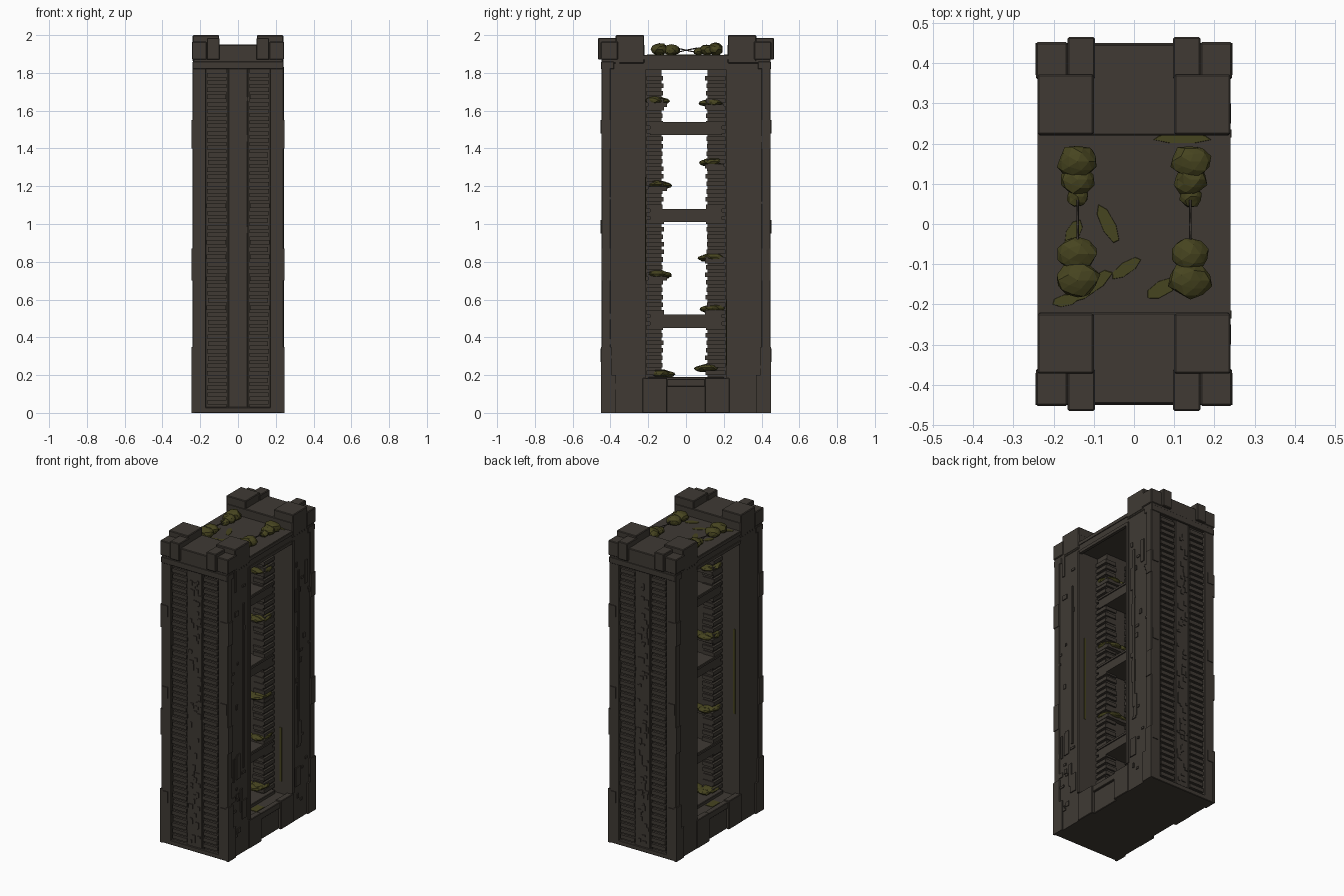
import bpy, bmesh, math, random
from mathutils import Vector, Matrix

if "Cube" in bpy.data.objects:
    bpy.data.objects.remove(bpy.data.objects["Cube"])

random.seed(7)


def material(name, rgb):
    m = bpy.data.materials.new(name)
    m.diffuse_color = (*rgb, 1.0)
    m.use_nodes = True
    m.node_tree.nodes["Principled BSDF"].inputs["Base Color"].default_value = m.diffuse_color
    return m


STONE = material("dark_stone", (0.050, 0.042, 0.034))
MOSS = material("olive_moss", (0.062, 0.058, 0.014))


def finish(name, bm, mat):
    bmesh.ops.recalc_face_normals(bm, faces=bm.faces)
    me = bpy.data.meshes.new(name)
    bm.to_mesh(me)
    bm.free()
    me.materials.append(mat)
    ob = bpy.data.objects.new(name, me)
    bpy.context.collection.objects.link(ob)
    return ob


def add_box(bm, x0, x1, y0, y1, z0, z1):
    c = Vector(((x0 + x1) / 2, (y0 + y1) / 2, (z0 + z1) / 2))
    s = (abs(x1 - x0), abs(y1 - y0), abs(z1 - z0))
    bmesh.ops.create_cube(bm, size=1, matrix=Matrix.Translation(c) @ Matrix.Diagonal((*s, 1)))


def boxes(name, items, mat=STONE, bevel=0.0):
    bm = bmesh.new()
    for b in items:
        add_box(bm, *b)
    ob = finish(name, bm, mat)
    if bevel:
        mod = ob.modifiers.new("worn_edges", 'BEVEL')
        mod.width = bevel
        mod.segments = 1
    return ob


def both_x(x0, x1, *rest):
    return [(x0, x1, *rest), (-x1, -x0, *rest)]


def moss_clump(name, lobes):
    """Faceted lump made of overlapping lobes (centre, radii)."""
    bm = bmesh.new()
    for c, r in lobes:
        vs = bmesh.ops.create_icosphere(bm, subdivisions=2, radius=1)["verts"]
        for v in vs:
            k = random.uniform(0.86, 1.08)
            v.co = Vector([c[i] + v.co[i] * r[i] * k for i in range(3)])
    return finish(name, bm, MOSS)


# Two towers, front and back
for s, side in ((-1, "front"), (1, "back")):
    def Y(a, b):
        return (s * a, s * b)

    boxes(side + "_tower_core", [(-0.235, 0.235, *Y(0.215, 0.428), 0, 1.88)])
    # corner posts and middle rib on the outer face
    posts = both_x(0.17, 0.24, *Y(0.40, 0.447), 0, 1.85)
    posts += [(-0.05, 0.05, *Y(0.42, 0.440), 0.02, 1.83),
              (-0.24, 0.24, *Y(0.40, 0.447), 0, 0.03),
              (-0.24, 0.24, *Y(0.38, 0.450), 1.82, 1.86)]
    boxes(side + "_face_frame", posts, bevel=0.003)

    # ladder of stone rungs in each channel
    rungs = []
    n = 46
    for i in range(n):
        z = 0.045 + i * 1.77 / n
        j = random.uniform(-0.004, 0.004)
        rungs += both_x(0.06 + j, 0.163 + j, *Y(0.42, 0.443), z, z + 0.024)
    rungs += both_x(0.052, 0.062, *Y(0.42, 0.436), 0.03, 1.82)
    boxes(side + "_ladder_rungs", rungs)

    # worn chips on the middle rib and posts
    chips = []
    for i in range(70):
        z = random.uniform(0.05, 1.76)
        x = random.uniform(-0.045, 0.025)
        chips.append((x, x + random.uniform(0.01, 0.03), *Y(0.43, 0.445),
                      z, z + random.uniform(0.008, 0.04)))
    for z in (0.27, 0.95, 1.48):
        for h in (1, -1):
            chips.append((h * 0.19, h * 0.232, *Y(0.44, 0.452), z, z + 0.07))
    boxes(side + "_face_chips", chips)

    # crown with stepped corner blocks
    crown = [(-0.238, 0.238, *Y(0.22, 0.448), 1.85, 1.95)]
    crown += both_x(0.10, 0.24, *Y(0.222, 0.372), 1.86, 2.0)
    crown += both_x(0.097, 0.165, *Y(0.36, 0.465), 1.87, 1.985)
    crown += both_x(0.165, 0.244, *Y(0.36, 0.452), 1.87, 1.965)
    boxes(side + "_crown", crown, bevel=0.004)

    # buttress plates, strips and chips on the side walls
    plates = []
    for x0, x1 in ((0.23, 0.245), (-0.245, -0.23)):
        plates += [(x0, x1, *Y(0.37, 0.45), 0, 0.20), (x0, x1, *Y(0.395, 0.45), 0.20, 0.35),
                   (x0, x1, *Y(0.40, 0.448), 0.70, 0.87), (x0, x1, *Y(0.40, 0.448), 1.40, 1.55)]
        t = 0.95
        plates += [(x0 * t + 0.0, x1 * 0.99, *Y(0.215, 0.235), 0.19, 1.83),
                   (x0 * t, x1 * 0.985, *Y(0.275, 0.29), 0.55, 1.62),
                   (x0 * t, x1 * 0.985, *Y(0.25, 0.30), 0.22, 0.34)]
        for i in range(24):
            y = random.uniform(0.25, 0.40)
            z = random.uniform(0.05, 1.75)
            plates.append((x0 * t, x1 * 0.98, *Y(y, y + random.uniform(0.01, 0.04)),
                           z, z + random.choice((0.015, 0.03, 0.15))))
    boxes(side + "_side_plates", plates)

    # ribbed inner column facing the open shaft
    inner = 0.13 if s < 0 else 0.115
    ribs = [(-0.10, 0.10, *Y(inner, 0.22), 0.18, 1.83)]
    for i in range(40):
        z = 0.20 + i * 0.04
        d = random.uniform(0.004, 0.014)
        ribs += both_x(0.035, 0.115, *Y(inner - d, 0.21), z, z + 0.024)
    boxes(side + "_inner_column", ribs)

# Base block with a recessed middle and stepped sill
base = [(-0.222, 0.222, -0.22, 0.22, 0, 0.17)]
for h in (1, -1):
    base += [(h * 0.20, h * 0.24, -0.23, -0.10, 0, 0.185),
             (h * 0.20, h * 0.24, 0.10, 0.23, 0, 0.185),
             (h * 0.20, h * 0.236, -0.10, 0.10, 0.14, 0.18)]
base += [(-0.13, 0.13, -0.20, 0.20, 0.16, 0.19)]
boxes("base_block", base, bevel=0.003)

# Roof deck joining the towers
deck = [(-0.235, 0.235, -0.225, 0.225, 1.825, 1.895)]
for h in (1, -1):
    deck += [(h * 0.22, h * 0.24, -0.225, 0.225, 1.872, 1.893),
             (h * 0.22, h * 0.24, -0.225, 0.225, 1.815, 1.835)]
boxes("roof_deck", deck)

# Cross platforms in the shaft
for i, z in enumerate((0.45, 1.01, 1.47)):
    boxes("cross_platform_%d" % (i + 1),
          [(-0.115, 0.115, -0.19, 0.19, z, z + 0.07),
           (-0.122, 0.122, -0.19, 0.19, z + 0.055, z + 0.068)])

# Ledges carrying moss on the inner columns
spots = [(-0.15, 1.655), (0.135, 1.645), (0.135, 1.33), (-0.14, 1.21), (0.13, 0.825),
         (-0.14, 0.735), (0.14, 0.555), (-0.125, 0.21), (0.11, 0.24)]
ledges = []
for i, (y, z) in enumerate(spots):
    s = 1 if y > 0 else -1
    if z > 0.3:
        ledges.append((-0.118, 0.118, s * 0.10, s * 0.20, z - 0.035, z - 0.012))
    lobes = []
    for h in (1, -1):
        lobes += [((h * 0.075, y + s * 0.015, z), (0.055, 0.06, 0.023)),
                  ((h * 0.06, y - s * 0.025, z - 0.006), (0.05, 0.042, 0.018))]
    lobes.append(((0, y, z - 0.004), (0.05, 0.055, 0.02)))
    moss_clump("ledge_moss_%d" % (i + 1), lobes)
boxes("moss_ledges", ledges)

# Roof moss clumps with thin vines between them
for h, side in ((-1, "left"), (1, "right")):
    x = h * 0.14
    moss_clump(side + "_roof_moss_back",
               [((x, 0.155, 1.925), (0.052, 0.042, 0.034)),
                ((x, 0.11, 1.92), (0.042, 0.04, 0.03)),
                ((x, 0.068, 1.912), (0.028, 0.028, 0.022))])
    moss_clump(side + "_roof_moss_front",
               [((x, -0.075, 1.92), (0.05, 0.045, 0.03)),
                ((x, -0.14, 1.925), (0.055, 0.046, 0.034))])
    for k in (1, -1):
        cu = bpy.data.curves.new(side + "_vine", 'CURVE')
        cu.dimensions = '3D'
        cu.bevel_depth = 0.003
        cu.bevel_resolution = 0
        sp = cu.splines.new('POLY')
        sp.points.add(2)
        for p, (y, z) in zip(sp.points, ((-0.05, 1.92 + k * 0.012), (0, 1.92), (0.06, 1.92 - k * 0.012))):
            p.co = (x, y, z, 1)
        cu.materials.append(STONE)
        bpy.context.collection.objects.link(bpy.data.objects.new(side + "_vine", cu))

# Flat moss stains on the roof deck
bm = bmesh.new()
for cx, cy, lx, ly, a in ((-0.065, 0.0, 0.018, 0.055, 0.45), (-0.02, -0.11, 0.045, 0.016, 0.6),
                          (-0.11, -0.155, 0.07, 0.02, 0.6), (-0.17, -0.19, 0.035, 0.015, 0.2),
                          (0.07, -0.16, 0.045, 0.02, 0.5), (0.12, 0.212, 0.075, 0.012, 0.0),
                          (-0.15, -0.02, 0.018, 0.035, -0.5)):
    m = (Matrix.Translation((cx, cy, 1.8955)) @ Matrix.Rotation(a, 4, 'Z')
         @ Matrix.Diagonal((lx, ly, 0.003, 1)))
    bmesh.ops.create_cone(bm, cap_ends=True, segments=7, radius1=1, radius2=0.95, depth=1, matrix=m)
finish("roof_moss_stains", bm, MOSS)

# Moss streaks down the shaft walls and on the sill
boxes("shaft_moss_streaks",
      both_x(0.19, 0.205, -0.216, -0.212, 0.7, 1.25) +
      both_x(0.15, 0.165, 0.212, 0.216, 0.25, 0.6) +
      both_x(0.14, 0.19, -0.08, 0.0, 0.168, 0.173), MOSS)
